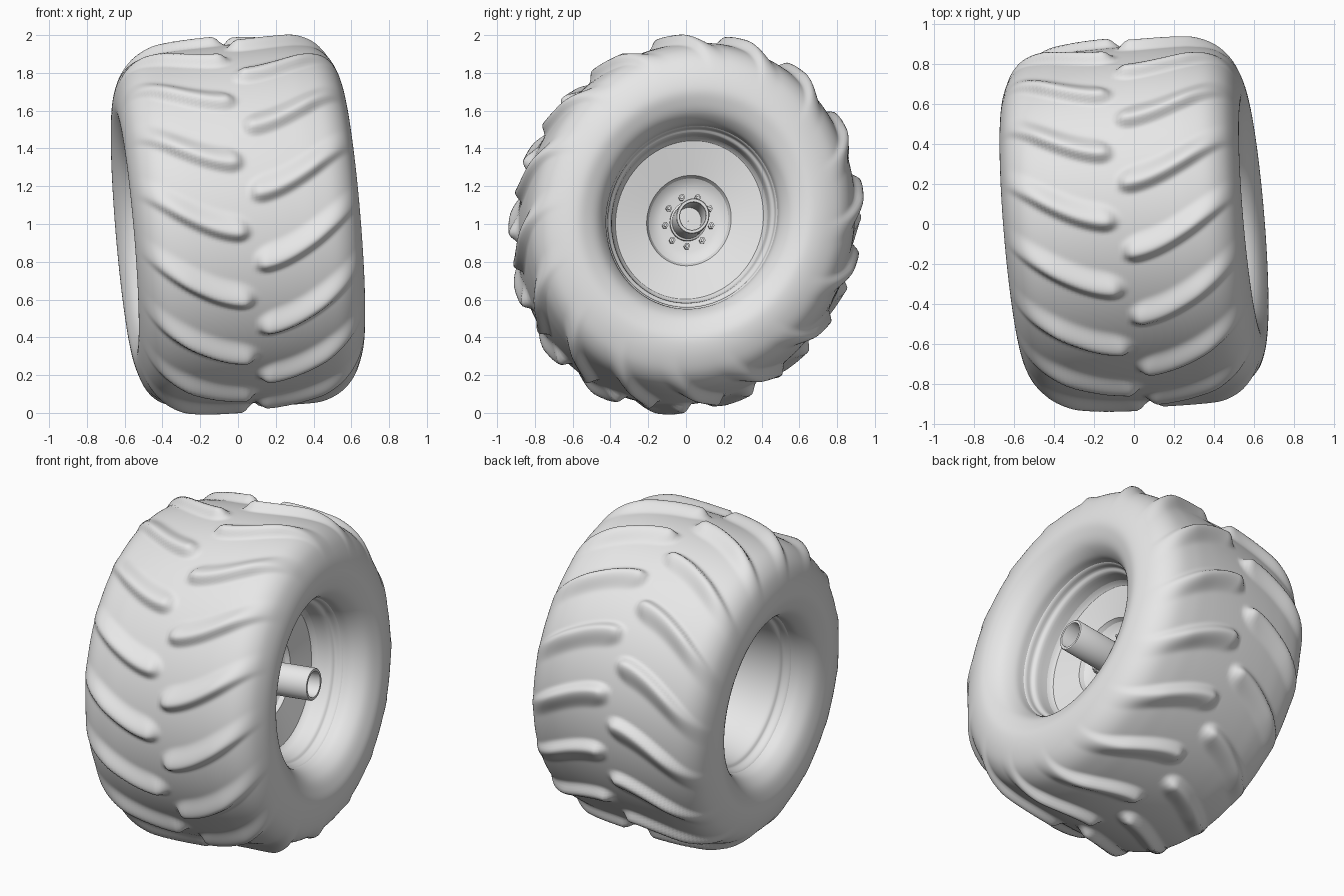
import bpy, bmesh, math
from mathutils import Matrix, Vector

old = bpy.data.objects.get("Cube")
if old:
    bpy.data.objects.remove(old, do_unlink=True)

# Single clay grey for every part
grey = bpy.data.materials.new("light_grey")
grey.use_nodes = True
GREY = (0.8, 0.8, 0.8, 1)
grey.diffuse_color = GREY
grey.node_tree.nodes["Principled BSDF"].inputs["Base Color"].default_value = GREY

# Wheel axis is leaned slightly up and back; the wheel is a bit narrower in depth
AXIS = Vector((1, 0.075, 0.082)).normalized()
LEAN = Vector((1, 0, 0)).rotation_difference(AXIS).to_matrix().to_4x4()
OVAL = Matrix(((1, 0, 0, 0), (0, 0.935, 0.03, 0), (0, 0.03, 1, 0), (0, 0, 0, 1)))
PLACE = Matrix.Translation((0, 0, 1)) @ OVAL @ LEAN


def finish(name, bm, angle=40):
    bmesh.ops.recalc_face_normals(bm, faces=bm.faces)
    bm.transform(PLACE)
    mesh = bpy.data.meshes.new(name)
    bm.to_mesh(mesh)
    bm.free()
    mesh.materials.append(grey)
    obj = bpy.data.objects.new(name, mesh)
    bpy.context.collection.objects.link(obj)
    bpy.ops.object.select_all(action='DESELECT')
    obj.select_set(True)
    bpy.context.view_layer.objects.active = obj
    bpy.ops.object.shade_smooth_by_angle(angle=math.radians(angle))


def spline(points, steps):
    """Smooth curve through the profile points."""
    p = [Vector(q) for q in points]
    p = [2 * p[0] - p[1]] + p + [2 * p[-1] - p[-2]]
    out = []
    for a, b, c, d in zip(p, p[1:], p[2:], p[3:]):
        for i in range(steps):
            t = i / steps
            out.append(0.5 * (2 * b + (c - a) * t + (2 * a - 5 * b + 4 * c - d) * t ** 2
                              + (3 * b - a - 3 * c + d) * t ** 3))
    return out + [p[-2]]


def lathe(name, profile, segments, relief=None, angle=40):
    """Turn an (x, radius) profile about the x axis, with optional raised relief."""
    bm = bmesh.new()
    pts = [Vector(q) for q in profile]
    rings = []
    for i, p in enumerate(pts):
        along = pts[min(i + 1, len(pts) - 1)] - pts[max(i - 1, 0)]
        out = Vector((-along.y, along.x)).normalized()
        ring = []
        for k in range(segments):
            th = math.tau * k / segments
            q = p + out * relief(p.x, p.y, math.degrees(th)) if relief else p
            ring.append(bm.verts.new((q.x, -q.y * math.cos(th), q.y * math.sin(th))))
        rings.append(ring)
    for r0, r1 in zip(rings, rings[1:]):
        for k in range(segments):
            j = (k + 1) % segments
            bm.faces.new((r0[k], r0[j], r1[j], r1[k]))
    finish(name, bm, angle)


def smooth(lo, hi, v):
    t = min(max((v - lo) / (hi - lo), 0), 1)
    return t * t * (3 - 2 * t)


LUGS = 16
PITCH = 360 / LUGS


def tread(x, r, deg):
    """Curved chevron lugs: rounded tip, steep leading edge, soft trailing slope."""
    if r < 0.68:
        return 0
    a = abs(x)
    phase = 11.7 if x > 0 else -0.3
    sweep = 17 * (max(a - 0.06, 0) / 0.5) ** 1.6
    d = (deg - phase - sweep + PITCH / 2) % PITCH - PITCH / 2
    across = smooth(-4.3, -0.8, d) * (1 - smooth(-0.8, 6.5, d))
    tip = smooth(-0.01, 0.06, a - 0.0018 * d * d)
    fade = 1 - smooth(0.34, 0.6, a)
    return 0.05 * across * tip * fade


# Tyre carcass with lugs, mirrored about the middle
half = [(0.43, 0.485), (0.49, 0.497), (0.55, 0.54), (0.585, 0.6), (0.602, 0.67),
        (0.586, 0.76), (0.543, 0.845), (0.47, 0.902), (0.36, 0.93), (0.24, 0.942), (0.12, 0.948)]
outline = [(-x, r) for x, r in half] + [(0, 0.95)] + half[::-1]
lathe("tyre", spline(outline, 6), 480, tread, 70)

# Rim barrel with soft bead seats at both ends and a dropped middle
bead = [(0.44, 0.495), (0.42, 0.478), (0.385, 0.472), (0.365, 0.452), (0.3, 0.442), (0.13, 0.418)]
lathe("rim_barrel", spline([(-x, r) for x, r in bead] + bead[::-1], 3), 96, angle=60)

# Closed wheel disc with a shallow dished centre
lathe("wheel_disc", [(0.3, 0.444), (0.27, 0.434), (0.255, 0.42), (0.215, 0.24), (0.19, 0.226),
                     (0.172, 0.2), (0.162, 0.16), (0.16, 0.08)], 96, angle=25)

# Axle tube with a collar, open at its outer end
lathe("axle_tube", [(0.15, 0.105), (0.19, 0.105), (0.195, 0.094), (0.5, 0.094), (0.505, 0.09),
                    (0.505, 0.076), (0.5, 0.073), (0.17, 0.073), (0.17, 0.001)], 48)

# Ring of hexagonal wheel nuts with studs
bm = bmesh.new()
turn = Matrix.Rotation(math.pi / 2, 4, 'Y')
for k in range(9):
    th = math.tau * (k + 0.7) / 9
    for sides, rad, depth in ((6, 0.018, 0.03), (12, 0.009, 0.045)):
        spot = Matrix.Translation((0.158 + depth / 2, 0.133 * math.cos(th), 0.133 * math.sin(th)))
        bmesh.ops.create_cone(bm, cap_ends=True, segments=sides, radius1=rad, radius2=rad,
                              depth=depth, matrix=spot @ turn)
finish("wheel_nuts", bm, 30)
